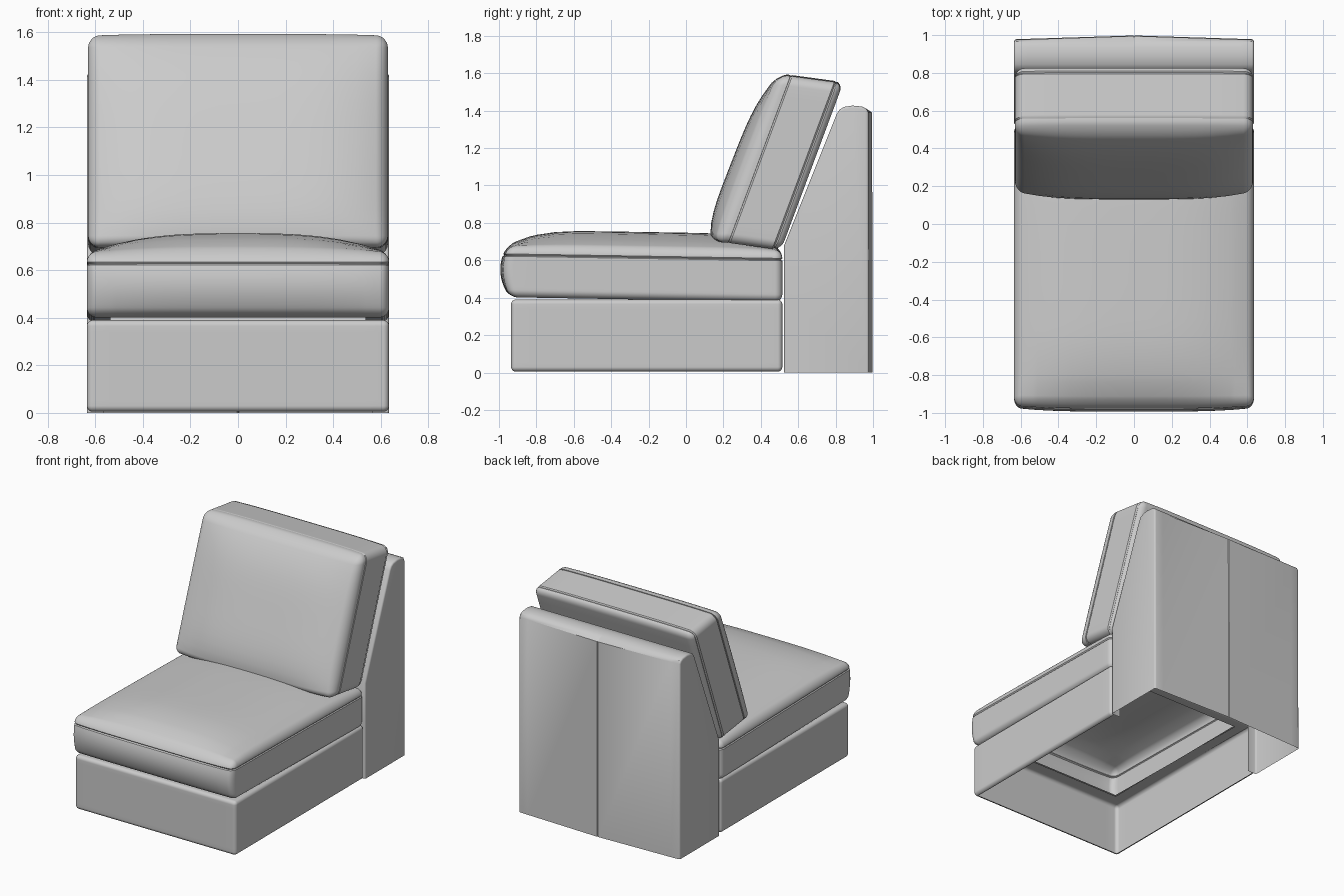
import bpy, bmesh
from mathutils import Vector

if "Cube" in bpy.data.objects:
    bpy.data.objects.remove(bpy.data.objects["Cube"])


def clamp(v, a=0.0, b=1.0):
    return max(a, min(b, v))


def bisect(bm, axis, value):
    co, no = Vector(), Vector()
    co[axis], no[axis] = value, 1
    bmesh.ops.bisect_plane(bm, geom=bm.verts[:] + bm.edges[:] + bm.faces[:],
                           plane_co=co, plane_no=no, dist=1e-6)


def remove_faces(bm, test):
    gone = [f for f in bm.faces if test(f.calc_center_median())]
    bmesh.ops.delete(bm, geom=gone, context='FACES')


def finish(bm, name):
    bmesh.ops.recalc_face_normals(bm, faces=bm.faces[:])
    mesh = bpy.data.meshes.new(name)
    bm.to_mesh(mesh)
    bm.free()
    ob = bpy.data.objects.new(name, mesh)
    bpy.context.collection.objects.link(ob)
    bpy.ops.object.select_all(action='DESELECT')
    ob.select_set(True)
    bpy.context.view_layer.objects.active = ob
    bpy.ops.object.shade_smooth_by_angle(angle=0.6)
    return ob


def soft_box(name, lo, hi, r, shape=None, hole=None, cuts=(), seams=(), div=14):
    """Rounded box: grid cuts, spherical edge rounding, pinched seams, then a shape function."""
    lo, hi = Vector(lo), Vector(hi)
    mid, half = (lo + hi) / 2, (hi - lo) / 2
    bm = bmesh.new()
    bmesh.ops.create_cube(bm, size=2)
    for v in bm.verts:
        v.co = Vector(mid[i] + v.co[i] * half[i] for i in range(3))
    for i in range(3):
        a, b = lo[i] + r, hi[i] - r
        for k in (0.33, 0.6, 0.8):
            bisect(bm, i, lo[i] + r * k)
            bisect(bm, i, hi[i] - r * k)
        for k in range(div + 1):
            bisect(bm, i, a + (b - a) * k / div)
    for axis, value in cuts:
        bisect(bm, axis, value)
    for axis, value in seams:
        for d in (-0.009, 0, 0.009):
            bisect(bm, axis, value + d)
    if hole:
        remove_faces(bm, hole)
    for v in bm.verts:
        p = v.co.copy()
        pinched = [axis for axis, value in seams if abs(p[axis] - value) < 1e-4]
        core = Vector(clamp(p[i], lo[i] + r, hi[i] - r) for i in range(3))
        off = p - core
        if off.length > 1e-7:
            p = core + off.normalized() * max(abs(c) for c in off)
        for axis in pinched:
            for i in range(3):
                if i != axis:
                    p[i] = mid[i] + (p[i] - mid[i]) * 0.99
        v.co = shape(p) if shape else p
    return finish(bm, name)


# Base: hollow skirt, open below and behind
def base_hole(c):
    return ((c.z < 0.006 and abs(c.x) < 0.605 and c.y > -0.905)
            or (c.z > 0.389 and abs(c.x) < 0.535 and -0.83 < c.y < 0.42)
            or (c.y > 0.514 and abs(c.x) < 0.6)
            or (c.z < 0.02 and c.y > 0.47 and abs(c.x) < 0.6))


soft_box("base", (-0.635, -0.935, 0.005), (0.635, 0.515, 0.39), 0.025,
         hole=base_hole, cuts=((0, -0.535), (0, 0.535), (1, -0.83), (1, 0.42)))


# Seat cushion: crowned top, bulging front, open underside with a rim
def seat_shape(p):
    X, Y = p.x / 0.635, (p.y + 0.21) / 0.725
    front = clamp((-0.78 - p.y) / 0.15)
    V = (p.z - 0.55) / 0.15
    top = clamp((p.z - 0.58) / 0.08)
    p.y -= 0.058 * front * clamp(1 - V * V * 0.9) * (1 - 0.35 * X ** 4)
    p.z += 0.088 * top * (1 - abs(X) ** 3) * (1 - min(1, abs(Y)) ** 6)
    p.z -= 0.012 * (1 + Y)
    return p


soft_box("seat_cushion", (-0.635, -0.935, 0.402), (0.635, 0.515, 0.675), 0.04, seat_shape,
         hole=lambda c: c.z < 0.403 and abs(c.x) < 0.535 and -0.83 < c.y < 0.42,
         cuts=((0, -0.535), (0, 0.535), (1, -0.83), (1, 0.42)), seams=((2, 0.625),))


# Back cushion: pillow front, leaning backwards
def back_shape(p):
    X, Z = abs(p.x) / 0.63, clamp(abs(p.z - 1.08) / 0.46)
    front = clamp((-0.29 - p.y) / 0.06)
    low = 1 + 0.25 * (1.1 - p.z)
    p.y -= 0.075 * front * low * (1 - X ** 4) * (1 - Z ** 4)
    ends = clamp((p.z - 1.45) / 0.1)
    p.z += 0.04 * clamp(-p.y / 0.31) + 0.008 * ends * (1 - X ** 4)
    p.y += 0.51 + (p.z - 0.66) * 0.372
    return p


soft_box("back_cushion", (-0.63, -0.365, 0.655), (0.63, 0.0, 1.545), 0.05, back_shape,
         seams=((1, -0.295), (1, -0.04)))

# Back frame: hollow upright from a side profile, with an open foot and a centre seam behind
profile = [(0.525, 0), (0.525, 0.4), (0.525, 0.68), (0.805, 1.38), (0.82, 1.405), (0.845, 1.42),
           (0.89, 1.427), (0.94, 1.422), (0.965, 1.41), (0.975, 1.39), (0.978, 0)]
bm = bmesh.new()
face = bm.faces.new([bm.verts.new((-0.635, y, z)) for y, z in profile])
ext = bmesh.ops.extrude_face_region(bm, geom=[face], use_keep_orig=True)
bmesh.ops.translate(bm, vec=(1.27, 0, 0),
                    verts=[g for g in ext["geom"] if isinstance(g, bmesh.types.BMVert)])
for x in (0, 0.004, 0.565):
    for s in (-1, 1):
        bisect(bm, 0, s * x)
remove_faces(bm, lambda c: c.z < 0.001 or (c.y < 0.53 and c.z < 0.4 and abs(c.x) < 0.56))
rims = [e for e in bm.edges if len(e.link_faces) == 2
        and abs(e.verts[0].co.x) > 0.634 and abs(e.verts[1].co.x - e.verts[0].co.x) < 1e-4]
bmesh.ops.bevel(bm, geom=rims, offset=0.012, segments=3, profile=0.5, affect='EDGES')
for v in bm.verts:
    if v.co.y > 0.97:
        v.co.y += 0.02 * (1 - abs(v.co.x) / 0.635)
        if abs(v.co.x) < 0.001:
            v.co.y -= 0.006
finish(bm, "back_frame")
